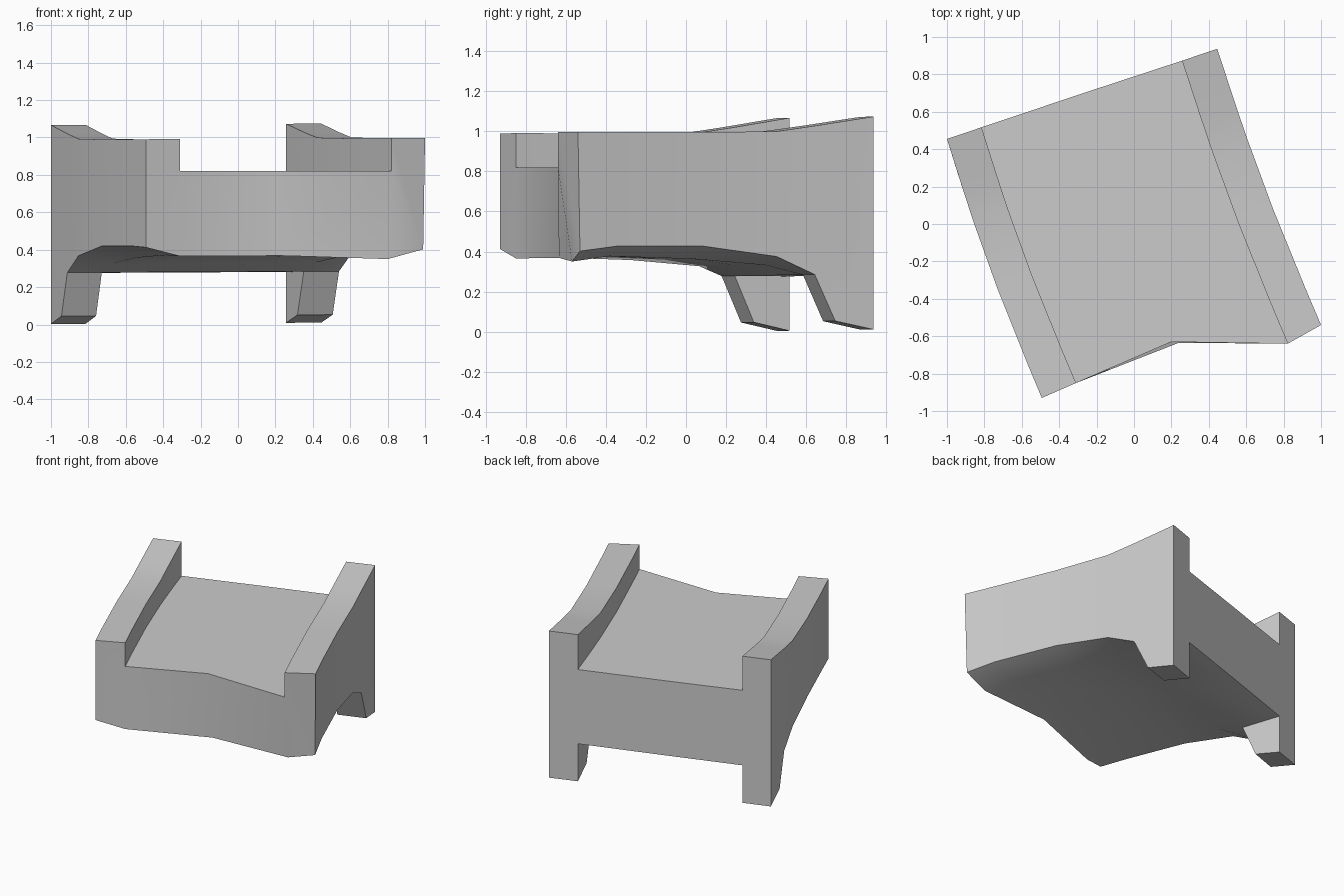
import bpy, bmesh, math
from mathutils import Vector

cube = bpy.data.objects.get("Cube")
if cube:
    bpy.data.objects.remove(cube, do_unlink=True)

# Plan lines running from back to front: outer, inner, middle, inner, outer
BACK = [Vector(p) for p in ((-1, .455), (-.815, .517), (-.27, .7), (.257, .873), (.445, .937))]
FRONT_TOP = [Vector(p) for p in ((-.493, -.93), (-.31, -.85), (.2, -.63), (.822, -.64), (1, -.54))]
FRONT_LOW = [Vector(p) for p in ((-.493, -.93), (-.31, -.85), (.24, -.635), (.8, -.57), (.99, -.53))]

# Stations along the depth with their heights
ROWS = [0, .2, .33, .58, .87, 1]
RAIL_TOP = [1.067, 1.02, .992, .988, .988, .988]
EDGE_LOW = [.275, .277, .367, .418, .418, .41]
BELLY_LOW = [.275, .277, .325, .355, .368, .362]
DECK = .82
LEG = [(.13, .045), (0, .003)]


def point(bm, col, t, z, low=False):
    front = (FRONT_LOW if low else FRONT_TOP)[col]
    p = BACK[col].lerp(front, t)
    p.x -= .024 * math.sin(math.pi * t)
    tilt = .01 * (p.x + 1) / 2 if z != DECK else 0
    return bm.verts.new((p.x, p.y, z + tilt))


bm = bmesh.new()
low, deck, rail = [], [], []
for t, top, edge, belly in zip(ROWS, RAIL_TOP, EDGE_LOW, BELLY_LOW):
    low.append([point(bm, c, t, edge if c in (0, 4) else belly, True) for c in range(5)])
    deck.append({c: point(bm, c, t, DECK) for c in (1, 2, 3)})
    rail.append({c: point(bm, c, t, top) for c in (0, 1, 3, 4)})
# Front lower corner of the shorter side
low[-1][3].co.z = .35
low[-1][4].co.z = .402


def quad(*verts):
    bm.faces.new(verts)


# Underside, seat deck, rail tops and walls
for i in range(len(ROWS) - 1):
    j = i + 1
    for c in range(4):
        if i or c in (1, 2):
            quad(low[i][c], low[i][c + 1], low[j][c + 1], low[j][c])
    for c in (1, 2):
        quad(deck[i][c], deck[j][c], deck[j][c + 1], deck[i][c + 1])
    for c in (0, 3):
        quad(rail[i][c], rail[j][c], rail[j][c + 1], rail[i][c + 1])
    for c in (1, 3):
        quad(deck[i][c], deck[j][c], rail[j][c], rail[i][c])
    for c in (0, 4):
        quad(low[i][c], low[j][c], rail[j][c], rail[i][c])

# Back and front faces
for i in (0, -1):
    lo, de, ra = low[i], deck[i], rail[i]
    quad(lo[0], lo[1], de[1], ra[1], ra[0])
    quad(lo[1], lo[2], de[2], de[1])
    quad(lo[2], lo[3], de[3], de[2])
    quad(lo[3], lo[4], ra[4], ra[3], de[3])

# Back legs growing out of the underside
for c in (0, 3):
    sides = []
    for k in (c, c + 1):
        foot = [point(bm, k, t, z, True) for t, z in LEG]
        sides.append([low[0][k], low[1][k]] + foot)
        quad(*sides[-1])
    a, b = sides
    for n in (1, 2, 3):
        m = (n + 1) % 4
        quad(a[n], a[m], b[m], b[n])

bmesh.ops.recalc_face_normals(bm, faces=bm.faces)
mesh = bpy.data.meshes.new("seat_block")
bm.to_mesh(mesh)
bm.free()
seat = bpy.data.objects.new("seat_block", mesh)
bpy.context.collection.objects.link(seat)

# Plain grey material
grey = bpy.data.materials.new("plain_grey")
grey.use_nodes = True
colour = (.6, .6, .6, 1)
grey.diffuse_color = colour
grey.node_tree.nodes["Principled BSDF"].inputs["Base Color"].default_value = colour
mesh.materials.append(grey)

# Smooth gentle curves, keep edges sharp
bpy.ops.object.select_all(action="DESELECT")
seat.select_set(True)
bpy.context.view_layer.objects.active = seat
bpy.ops.object.shade_smooth_by_angle(angle=math.radians(32))
